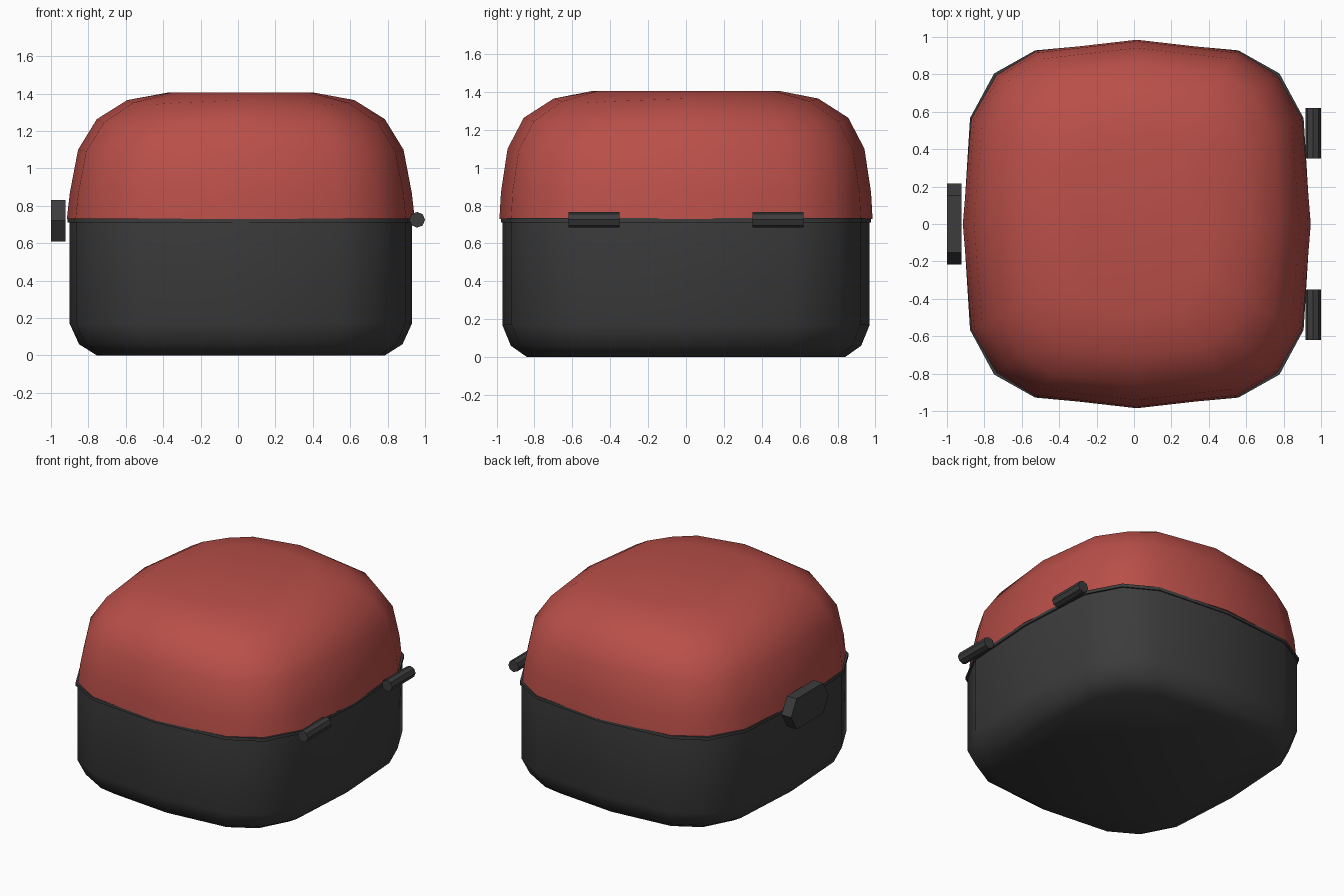
import bpy, bmesh, math
from mathutils import Matrix

if "Cube" in bpy.data.objects:
    bpy.data.objects.remove(bpy.data.objects["Cube"])

CX = 0.015  # the shell sits slightly right because the latch sticks out left


def material(name, rgb):
    m = bpy.data.materials.new(name)
    m.diffuse_color = (*rgb, 1)
    m.use_nodes = True
    m.node_tree.nodes["Principled BSDF"].inputs["Base Color"].default_value = m.diffuse_color
    return m


RED = material("red shell", (0.49, 0.078, 0.066))
DARK = material("dark grey", (0.045, 0.045, 0.046))


def finish(bm, name, mat):
    bmesh.ops.recalc_face_normals(bm, faces=bm.faces)
    me = bpy.data.meshes.new(name)
    bm.to_mesh(me)
    bm.free()
    me.materials.append(mat)
    me.shade_smooth()
    me.set_sharp_from_angle(angle=math.radians(40))
    ob = bpy.data.objects.new(name, me)
    bpy.context.collection.objects.link(ob)
    return ob


# Quarter of the 16-sided rounded-square outline: x, y, corner weight
QUARTER = [(1, 0, 0), (0.962, 0.579, 0.6), (0.823, 0.823, 1), (0.586, 0.949, 0.6)]
OUTLINE = []
for turn in range(4):
    for i in range(4):
        if turn % 2 == 0:
            x, y, w = QUARTER[i]
        else:  # mirrored order so that long and short sides match
            y, x, w = QUARTER[0] if i == 0 else QUARTER[4 - i]
            if i == 0:
                x, y = 0, 1
        sx = -1 if turn in (1, 2) else 1
        sy = -1 if turn in (2, 3) else 1
        if turn % 2 == 1 and i > 0:
            x, y = QUARTER[4 - i][:2]
        OUTLINE.append((sx * x, sy * y, w))


def shell(name, rings, mat, tuck=0.0):
    """Loft rings of (half x, half y, z, corner drop) with closed ends."""
    bm = bmesh.new()
    loops = []
    for hx, hy, z, drop in rings:
        loops.append([bm.verts.new((CX + hx * x * (1 - tuck * w),
                                    hy * y * (1 - tuck * w), z - drop * w))
                      for x, y, w in OUTLINE])
    for a, b in zip(loops, loops[1:]):
        for i in range(16):
            j = (i + 1) % 16
            bm.faces.new((a[i], a[j], b[j], b[i]))
    bm.faces.new(loops[0])
    bm.faces.new(loops[-1])
    return finish(bm, name, mat)


# Lower body with rounded underside
shell("lower_body", [(0.77, 0.84, 0, 0), (0.865, 0.925, 0.06, 0),
                     (0.915, 0.97, 0.17, 0), (0.915, 0.97, 0.715, 0)], DARK)

# Thin rim between the halves
shell("rim", [(0.927, 0.978, 0.71, 0), (0.927, 0.978, 0.733, 0)], DARK)

# Domed lid
shell("lid", [(0.93, 0.985, 0.73, 0), (0.914, 0.977, 0.87, 0),
              (0.87, 0.942, 1.10, 0.015), (0.77, 0.857, 1.263, 0.03),
              (0.607, 0.698, 1.365, 0.025), (0.385, 0.487, 1.406, 0)], RED, tuck=0.02)


# Eight-sided hinge barrels on the right side
for side, label in ((-1, "front"), (1, "back")):
    bm = bmesh.new()
    bmesh.ops.create_cone(bm, cap_ends=True, segments=8, radius1=0.042,
                          radius2=0.042, depth=0.27,
                          matrix=Matrix.Translation((0.958, side * 0.485, 0.725))
                          @ Matrix.Rotation(math.pi / 2, 4, 'X'))
    finish(bm, label + "_hinge", DARK)

# Hexagonal latch plate on the left side
bm = bmesh.new()
hexagon = [(0.216, 0.72), (0.152, 0.832), (-0.152, 0.832),
           (-0.216, 0.72), (-0.152, 0.61), (0.152, 0.61)]
a, b = [[bm.verts.new((x, y, z)) for y, z in hexagon] for x in (-1.0, -0.922)]
bm.faces.new(a)
bm.faces.new(b)
for i in range(6):
    j = (i + 1) % 6
    bm.faces.new((a[i], a[j], b[j], b[i]))
finish(bm, "latch", DARK)
